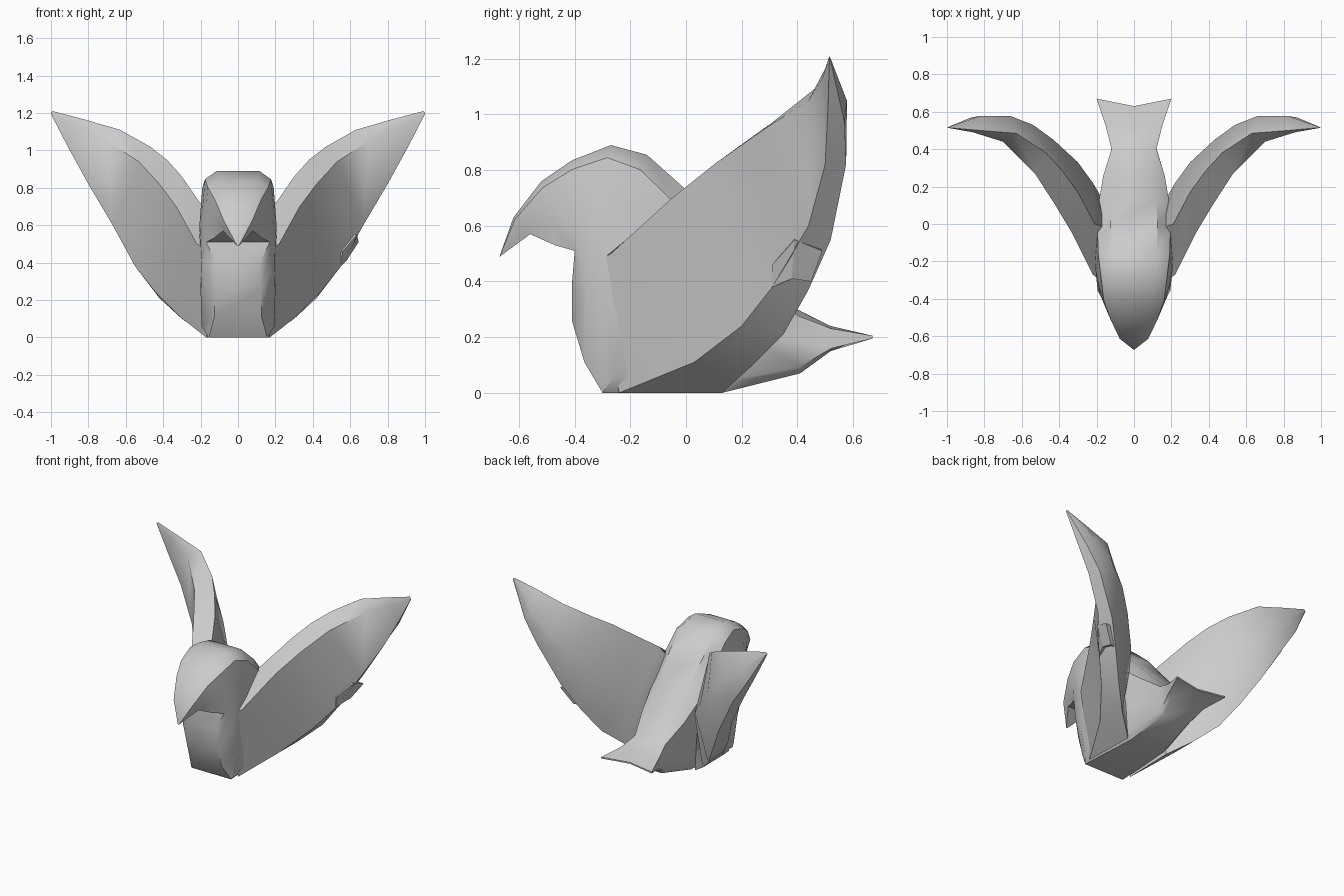
import bpy, bmesh, math
from mathutils import Vector

cube = bpy.data.objects.get("Cube")
if cube:
    bpy.data.objects.remove(cube, do_unlink=True)

grey = bpy.data.materials.new("plain_grey")
grey.use_nodes = True
colour = (0.6, 0.6, 0.6, 1)
grey.diffuse_color = colour
grey.node_tree.nodes["Principled BSDF"].inputs["Base Color"].default_value = colour


def loft(name, rings, angle=40):
    """Skin a row of equal-length rings and cap both ends."""
    bm = bmesh.new()
    rows = [[bm.verts.new(p) for p in ring] for ring in rings]
    for low, high in zip(rows, rows[1:]):
        for i in range(len(low)):
            j = (i + 1) % len(low)
            bm.faces.new((low[i], low[j], high[j], high[i]))
    bm.faces.new(rows[0][::-1])
    bm.faces.new(rows[-1])
    bmesh.ops.remove_doubles(bm, verts=bm.verts, dist=0.002)
    bmesh.ops.recalc_face_normals(bm, faces=bm.faces)
    mesh = bpy.data.meshes.new(name)
    bm.to_mesh(mesh)
    bm.free()
    mesh.materials.append(grey)
    obj = bpy.data.objects.new(name, mesh)
    bpy.context.collection.objects.link(obj)
    bpy.ops.object.select_all(action='DESELECT')
    obj.select_set(True)
    bpy.context.view_layer.objects.active = obj
    bpy.ops.object.shade_smooth_by_angle(angle=math.radians(angle))
    return obj


def section(top, low, width, shape):
    """Ring between a top and a low profile point; shape = (share of width, drop)."""
    top, low = Vector((0, *top)), Vector((0, *low))
    half = [top.lerp(low, t) + Vector((w * width, 0, 0)) for w, t in shape]
    return half + [Vector((-p.x, p.y, p.z)) for p in reversed(half)]


# Cross-sections: flat-bottomed head, rounded chest, squarer rear, flat tail fan
hood = [(.6, 0), (.95, .1), (1, .4), (1, .7), (1, 1)]
chest = [(.6, 0), (.93, .09), (1, .4), (.95, .8), (.6, 1)]
rear = [(.6, 0), (1, .1), (1, .5), (1, .9), (.8, 1)]
fan = [(0, 0), (1, 0), (1, .5), (1, 1), (0, 1)]

# One body from the hooked beak over the head, chest and back to the forked tail
body = [((-.67, .49), (-.67, .488), .004, hood),
        ((-.62, .63), (-.56, .57), .08, hood),
        ((-.52, .76), (-.47, .53), .13, hood),
        ((-.41, .835), (-.4, .51), .17, hood),
        ((-.27, .89), (-.41, .39), .19, chest),
        ((-.14, .855), (-.41, .26), .205, chest),
        ((0, .73), (-.365, .11), .21, chest),
        ((.12, .59), (-.3, 0), .195, rear),
        ((.27, .43), (.13, 0), .165, rear),
        ((.4, .3), (.41, .07), .12, rear),
        ((.52, .24), (.52, .15), .15, rear),
        ((.64, .205), (.64, .195), .2, fan)]
rings = [section(*s) for s in body]
for p in rings[-1]:
    p.y += .2 * abs(p.x) - .01
loft("body", rings)

# Wing sections: front edge, top edge, inner bulge, rear lower edge, outer lower edge
wing = [((.14, -.34, .46), (.15, -.02, .66), (.15, .1, .35), (.16, .13, 0), (.17, -.24, 0)),
        ((.22, -.27, .5), (.21, 0, .73), (.22, .22, .45), (.3, .24, .1), (.31, .03, .11)),
        ((.33, -.05, .7), (.3, .17, .86), (.3, .33, .52), (.42, .35, .21), (.44, .2, .24)),
        ((.42, .1, .82), (.38, .28, .95), (.43, .45, .68), (.52, .44, .37), (.55, .31, .38)),
        ((.53, .27, .94), (.47, .38, 1.02), (.54, .53, .8), (.62, .52, .55), (.67, .44, .6)),
        ((.7, .44, 1.05), (.63, .485, 1.11), (.66, .577, .9), (.77, .575, .82), (.8, .5, .82)),
        ((.86, .49, 1.13), (.82, .5, 1.165), (.82, .578, 1.05), (.87, .57, .97), (.91, .51, 1.02)),
        ((1, .515, 1.2), (.99, .515, 1.21), (.985, .52, 1.2), (.99, .52, 1.19), (1, .515, 1.195))]
for side, name in ((1, "left_wing"), (-1, "right_wing")):
    loft(name, [[(side * x, y, z) for x, y, z in ring] for ring in wing])

# Small torn barb on the lower edge of the left wing
barb = [((.51, .31, .38), (.55, .31, .38), (.56, .31, .46), (.5, .31, .46)),
        ((.52, .38, .42), (.58, .38, .41), (.635, .39, .55), (.58, .39, .56)),
        ((.52, .44, .4), (.57, .45, .4), (.645, .49, .51), (.58, .48, .52))]
loft("wing_barb", barb, 20)
